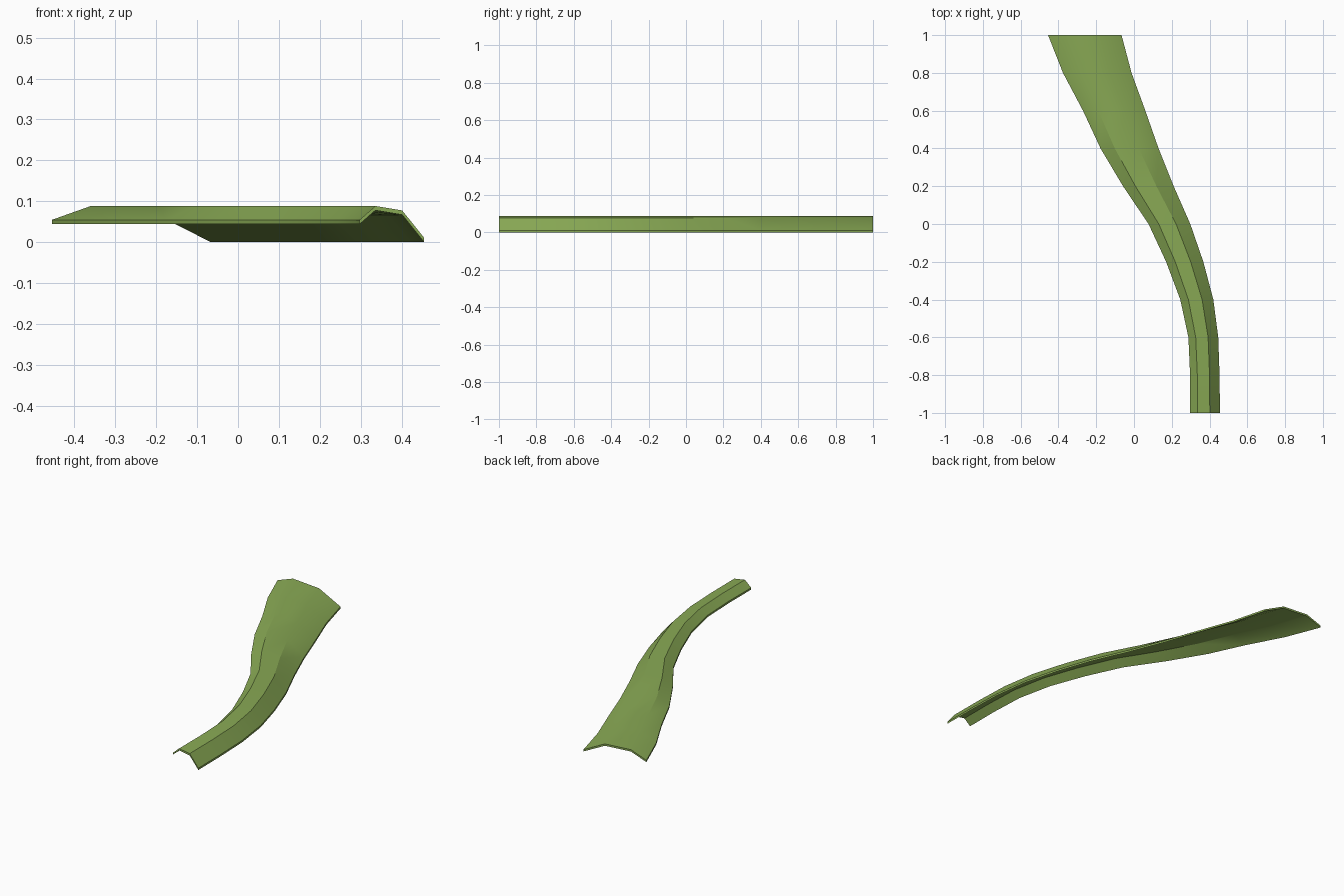
import bpy, bmesh

if "Cube" in bpy.data.objects:
    bpy.data.objects.remove(bpy.data.objects["Cube"])

# Outline of the strip seen from above: (left x, right x) every 0.2 along y
EDGES = [(0.297, 0.455), (0.297, 0.453), (0.288, 0.446), (0.245, 0.42),
         (0.17, 0.367), (0.077, 0.298), (-0.058, 0.21), (-0.177, 0.13),
         (-0.27, 0.06), (-0.376, -0.013), (-0.455, -0.066)]
# Arched cross-section: (fraction of width, underside height)
SECTION = [(0.0, 0.044), (0.245, 0.078), (0.66, 0.067), (1.0, 0.0)]
THICK = 0.0105

bm = bmesh.new()
rings = []
for i, (left, right) in enumerate(EDGES):
    y = -1 + 0.2 * i
    top = [(left + f * (right - left), y, z + THICK) for f, z in SECTION]
    under = [(x, y, z - THICK) for x, y, z in reversed(top)]
    rings.append([bm.verts.new(p) for p in top + under])

# Skin between the sections, then the two end strips
n = len(rings[0])
for a, b in zip(rings, rings[1:]):
    for j in range(n):
        k = (j + 1) % n
        bm.faces.new((a[j], a[k], b[k], b[j]))
for ring in (rings[0], rings[-1]):
    for j in range(len(SECTION) - 1):
        bm.faces.new((ring[j], ring[j + 1], ring[n - 2 - j], ring[n - 1 - j]))
bmesh.ops.recalc_face_normals(bm, faces=bm.faces[:])

mesh = bpy.data.meshes.new("curved_leaf_strip")
bm.to_mesh(mesh)
bm.free()
strip = bpy.data.objects.new("curved_leaf_strip", mesh)
bpy.context.collection.objects.link(strip)

# Leaf green
green = bpy.data.materials.new("leaf_green")
green.diffuse_color = (0.25, 0.40, 0.09, 1)
green.use_nodes = True
green.node_tree.nodes["Principled BSDF"].inputs["Base Color"].default_value = green.diffuse_color
mesh.materials.append(green)

# Soft along the length, crisp at the ridges and rims
bpy.context.view_layer.objects.active = strip
strip.select_set(True)
bpy.ops.object.shade_smooth_by_angle(angle=0.52)
